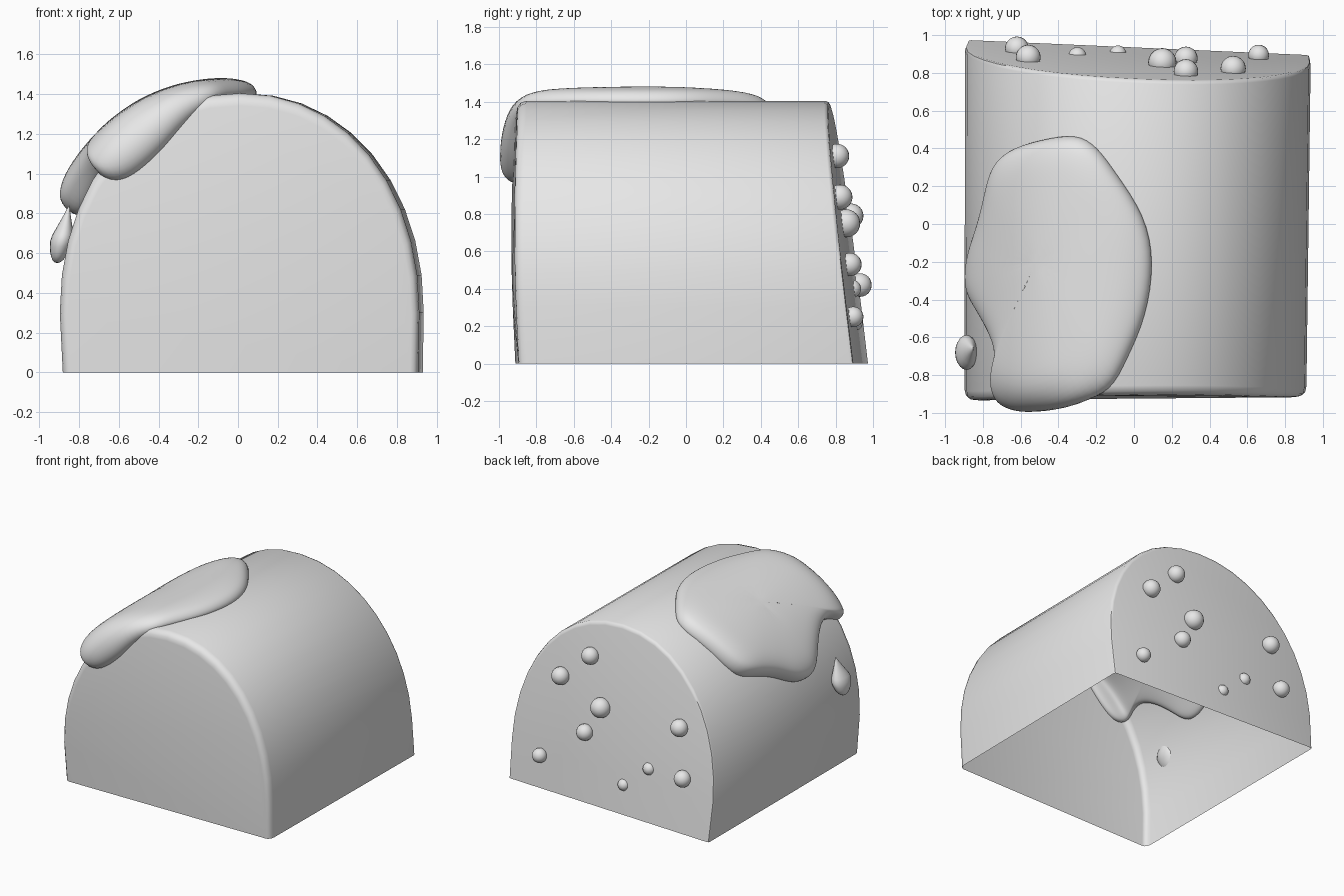
import bpy, bmesh, math
from mathutils import Vector

if "Cube" in bpy.data.objects:
    bpy.data.objects.remove(bpy.data.objects["Cube"])

grey = bpy.data.materials.new("plain_grey")
grey.diffuse_color = (0.8, 0.8, 0.8, 1)
grey.use_nodes = True
grey.node_tree.nodes["Principled BSDF"].inputs["Base Color"].default_value = grey.diffuse_color


def finish(name, bm, angle=None, subsurf=0, closed=True):
    if closed:
        bmesh.ops.recalc_face_normals(bm, faces=bm.faces[:])
    mesh = bpy.data.meshes.new(name)
    bm.to_mesh(mesh)
    bm.free()
    mesh.materials.append(grey)
    ob = bpy.data.objects.new(name, mesh)
    bpy.context.collection.objects.link(ob)
    mesh.polygons.foreach_set("use_smooth", [True] * len(mesh.polygons))
    if subsurf:
        mod = ob.modifiers.new("smooth", 'SUBSURF')
        mod.levels = mod.render_levels = subsurf
    if angle:
        bpy.ops.object.select_all(action='DESELECT')
        ob.select_set(True)
        bpy.context.view_layer.objects.active = ob
        bpy.ops.object.shade_smooth_by_angle(angle=math.radians(angle))
    return ob


def arch(phi, y):
    """Point on the domed cross-section, phi degrees from the top."""
    s, c = math.sin(math.radians(phi)), math.cos(math.radians(phi))
    k = (y + 0.9) / 1.8
    x = 0.008 + 0.012 * k + (0.905 + 0.01 * k) * math.copysign(abs(s) ** 0.95, s)
    return x, 0.3 + 1.105 * max(c, 0) ** 0.95


def back_y(x, z):
    return 0.935 - 0.044 * x - 0.12 * z


# Domed loaf: open underneath, straight front, slanted back, softened rims
def loaf_ring(end, scale, offset):
    pts = []
    section = [arch(p, end) for p in range(-90, 91, 9)]
    section = [(section[0][0] + 0.015, 0)] + section + [(section[-1][0] - 0.005, 0)]
    for x, z in section:
        x, z = x * scale, z * scale
        if end > 0:
            y = back_y(x, z) + offset
        else:
            y = -0.9 + 0.01 * x - 0.022 * math.sin(math.pi * min(z / 1.4, 1)) + offset
        pts.append((x, y, z))
    return pts


bm = bmesh.new()
rings = [[bm.verts.new(p) for p in loaf_ring(*a)] for a in (
    (-0.9, 0.955, -0.004), (-0.9, 0.975, 0.0), (-0.9, 0.992, 0.015), (-0.9, 1.0, 0.045),
    (0.9, 1.0, -0.02), (0.9, 0.994, -0.004), (0.9, 0.98, 0.0))]
for a, b in zip(rings, rings[1:]):
    for i in range(len(a) - 1):
        bm.faces.new((a[i], a[i + 1], b[i + 1], b[i]))
bm.faces.new(rings[0])
bm.faces.new(rings[-1])
finish("loaf", bm, angle=50)


# Draped icing: fan-shaped patch wrapped over the dome and the front edge
def drape(phi, y):
    fold = -0.91
    x, z = arch(phi, max(y, fold))
    if y < fold:
        k = 1 + (y - fold)
        x, z = x * k, 0.3 + (z - 0.3) * k
    return Vector((x, max(y, fold), z))


outline = [(-66, -.3), (-64, -.15), (-58, 0), (-54, .18), (-51, .35), (-43, .42), (-31, .46),
           (-19, .49), (-12, .42), (-6, .28), (3, .05), (6, -.2), (3.5, -.5), (-2, -.72),
           (-7, -.9), (-17, -1.0), (-27, -1.07), (-38, -1.09), (-48, -1.06), (-52, -.97),
           (-51, -.89), (-48, -.78), (-49, -.66), (-57, -.5), (-64, -.4)]
mid = (-30, -0.2)
levels = [(0.2, 1), (0.4, 1), (0.6, 0.98), (0.75, 0.95), (0.86, 0.85), (0.95, 0.65), (1.0, 0)]
n = len(outline)
flat = [mid]
lift = [1]
for r, h in levels:
    for p, y in outline:
        flat.append((mid[0] + (p - mid[0]) * r, mid[1] + (y - mid[1]) * r))
        lift.append(h)
faces = [(0, 1 + i, 1 + (i + 1) % n) for i in range(n)]
for k in range(len(levels) - 1):
    for i in range(n):
        j = (i + 1) % n
        a, b = 1 + k * n, 1 + (k + 1) * n
        faces.append((a + i, b + i, b + j, a + j))

bm = bmesh.new()
base = [bm.verts.new(drape(*f)) for f in flat]
for f in faces:
    bm.faces.new([base[i] for i in f])
bm.normal_update()
sign = 1 if base[0].normal.z > 0 else -1
sites = [(v.co.copy(), v.normal * sign) for v in base]
bm.free()

bm = bmesh.new()
top, under = [], []
for (co, no), (phi, y), h in zip(sites, flat, lift):
    thick = 0.115 * (1 - (phi - mid[0]) / 100)
    top.append(bm.verts.new(co + no * thick * h))
    under.append(top[-1] if h == 0 else bm.verts.new(co - no * 0.05 * h))
for f in faces:
    bm.faces.new([top[i] for i in f])
    bm.faces.new([under[i] for i in reversed(f)])
finish("icing", bm, subsurf=2)

# Icing drip: teardrop on the left wall
bm = bmesh.new()
bmesh.ops.create_uvsphere(bm, u_segments=20, v_segments=14, radius=1)
for v in bm.verts:
    x, y, z = v.co
    pinch = 1 - 0.75 * max(0, z + 0.1) ** 0.8 if z > -0.1 else 1
    v.co = (-0.88 + 0.06 * x * pinch + 0.03 * z,
            -0.68 + 0.095 * y * pinch + 0.02 * max(z, 0),
            0.695 + 0.145 * z)
finish("icing_drip", bm)

# Round beads on the slanted back: x, z, radius
beads = [(0.275, 1.11, 0.065), (0.525, 0.89, 0.067), (0.15, 0.75, 0.075),
         (0.275, 0.53, 0.062), (0.66, 0.25, 0.055), (-0.085, 0.22, 0.045),
         (-0.3, 0.4, 0.048), (-0.62, 0.42, 0.063), (-0.56, 0.79, 0.066)]
for i, (x, z, r) in enumerate(beads):
    bm = bmesh.new()
    bmesh.ops.create_uvsphere(bm, u_segments=20, v_segments=12, radius=r)
    sink = 0.018 if r > 0.05 else -0.012
    bmesh.ops.translate(bm, verts=bm.verts[:], vec=(x, back_y(x, z) + sink, z))
    finish(f"bead_{i + 1}", bm)
